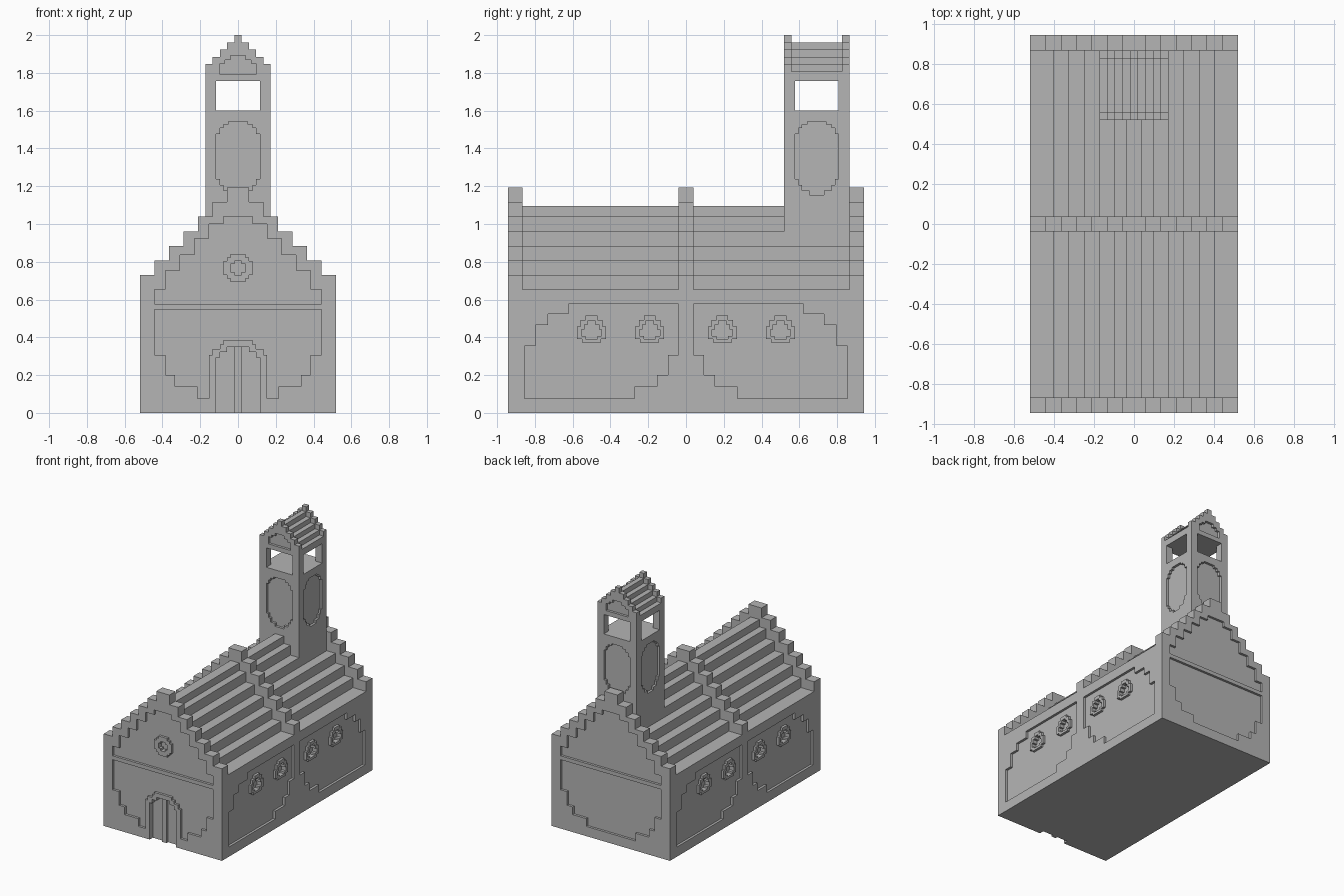
import bpy
import bmesh

U = 1 / 26  # one building block

cube = bpy.data.objects.get("Cube")
if cube:
    bpy.data.objects.remove(cube, do_unlink=True)

stone = bpy.data.materials.new("grey stone")
stone.use_nodes = True
GREY = (0.46, 0.46, 0.46, 1)
stone.diffuse_color = GREY
stone.node_tree.nodes["Principled BSDF"].inputs["Base Color"].default_value = GREY


def outline(z0, rows):
    """Stepped outline from rows of (low, high, top)."""
    right, left, z = [], [], z0
    for lo, hi, top in rows:
        right += [(hi, z), (hi, top)]
        left += [(lo, z), (lo, top)]
        z = top
    pts = []
    for p in right + left[::-1]:
        if not pts or p != pts[-1]:
            pts.append(p)
    return pts


def steps(z0, rows, c=0):
    """Symmetric stepped outline from rows of (half width, top)."""
    return outline(z0, [(c - h, c + h, top) for h, top in rows])


def prism(name, pts, axis, a, b):
    """Extrude an outline along x or y from a to b."""
    bm = bmesh.new()
    at = (lambda u, z, t: (u * U, t * U, z * U)) if axis == "y" else (lambda u, z, t: (t * U, u * U, z * U))
    face = bm.faces.new([bm.verts.new(at(u, z, a)) for u, z in pts])
    ext = bmesh.ops.extrude_face_region(bm, geom=[face])
    shift = [(y - x) for x, y in zip(at(0, 0, a), at(0, 0, b))]
    bmesh.ops.translate(bm, vec=shift, verts=[v for v in ext["geom"] if isinstance(v, bmesh.types.BMVert)])
    bmesh.ops.recalc_face_normals(bm, faces=bm.faces)
    mesh = bpy.data.meshes.new(name)
    bm.to_mesh(mesh)
    bm.free()
    mesh.materials.append(stone)
    obj = bpy.data.objects.new(name, mesh)
    bpy.context.collection.objects.link(obj)
    return obj


def cut(obj, *cutter):
    """Carve a prism out of an object and keep the result."""
    tool = prism("cutter", *cutter)
    tool.hide_render = True
    mod = obj.modifiers.new("carve", "BOOLEAN")
    mod.operation, mod.object, mod.solver = "DIFFERENCE", tool, "EXACT"
    graph = bpy.context.evaluated_depsgraph_get()
    result = bpy.data.meshes.new_from_object(obj.evaluated_get(graph))
    obj.modifiers.clear()
    obj.data = result
    bpy.data.objects.remove(tool, do_unlink=True)


def ring(name, outer, inner, axis, a, b):
    obj = prism(name, outer, axis, a, b)
    lo, hi = min(a, b), max(a, b)
    cut(obj, inner, axis, lo - 1, hi + 1)
    return obj


# Stepped gable walls and middle rib
gable = [(13.5 - 2 * i, 19 + 2 * i) for i in range(7)]
front_gable = prism("front_gable", steps(0, gable), "y", -24.5, -22.5)
back_gable = prism("back_gable", steps(0, gable), "y", 22.5, 24.5)
prism("middle_rib", steps(0, gable), "y", -1, 1)

# Recessed panels on both gables
lower = steps(2, [(5.6, 3.6), (8.7, 5.2), (10, 8), (11.5, 14.2)])
upper = steps(15, [(11.5, 17), (10, 19.6), (8, 21.7), (6, 24), (4, 26), (2, 27)])
for wall, side in ((front_gable, -1), (back_gable, 1)):
    for panel in (lower, upper):
        cut(wall, panel, "y", side * 24, side * 26)

# Doorway with arch, double door and centre post
arch_in = [(3, 7.6), (2.5, 8.4), (1.5, 9.1)]
arch_out = [(4, 8), (3.5, 8.8), (2.5, 9.4), (2, 10)]
cut(front_gable, steps(-1, arch_in), "y", -26, -23.5)
ring("door_arch", steps(0, arch_out), steps(-1, arch_in), "y", -24.5, -23.5)
prism("door_post", steps(0, [(0.5, 9.1)]), "y", -24, -23.4)

# Round window above the door
round_out = steps(18, [(1, 18.5), (1.5, 19), (2, 20.9), (1.5, 21.4), (1, 21.9)])
round_in = steps(19, [(0.5, 19.4), (1, 20.5), (0.5, 20.9)])
cut(front_gable, round_in, "y", -26, -23.5)
ring("round_window_frame", round_out, round_in, "y", -24.5, -24)

# Two hall bays with stepped roof, side panels and windows
roof = [(13.5, 17)] + [(10.5 - 2 * i, 19 + 2 * i) for i in range(5)] + [(1, 28.5)]
panel_rows = [(7.1, 22.2, 3.6), (4, 22.2, 5.2), (2.5, 22.2, 8), (1, 22.2, 9.2),
              (1, 20.7, 12.1), (1, 19, 13.6), (1, 16.2, 15)]
for label, end in (("front", -1), ("back", 1)):
    bay = prism(label + "_hall", steps(0, roof), "y", end, end * 22.5)
    panel = [(end * y, z) for y, z in outline(2, panel_rows)]
    for side_name, side in (("left", 1), ("right", -1)):
        cut(bay, panel, "x", side * 13, side * 15)
        for i, y in enumerate((5, 13)):
            frame = steps(9.7, [(1.3, 10.2), (2, 11.9), (1.5, 12.8), (0.8, 13.4)], end * y)
            glass = steps(10.2, [(0.8, 10.6), (1.4, 11.5), (1, 12.2), (0.5, 12.7)], end * y)
            cut(bay, glass, "x", side * 12.5, side * 15)
            ring(f"{label}_{side_name}_window_frame_{i + 1}", frame, glass, "x", side * 13, side * 13.5)

# Bell tower: shaft with stepped roof between two taller gables
MID = 18
tower_gable = [(4.5 - i, 48 + i) for i in range(5)]
tower_roof = [(4.5 - i, 47 + i) for i in range(5)]
shaft = prism("tower_shaft", steps(20, tower_roof), "y", MID - 3.5, MID + 3.5)
walls = [(prism("tower_front_gable", steps(20, tower_gable), "y", MID - 4.5, MID - 3.5), -1),
         (prism("tower_back_gable", steps(20, tower_gable), "y", MID + 3.5, MID + 4.5), 1)]

oval = [(1, 30.6), (2, 31.4), (2.5, 32.2), (3, 38.4), (2.5, 39.2), (2, 39.7), (1.3, 40.1)]
opening = [(3, 45.65)]
crest = [(2.5, 48.1), (1.8, 48.6), (1, 49.2)]

# Belfry openings
cut(shaft, steps(41.65, opening), "y", 10, 26)
cut(shaft, steps(41.65, opening, MID), "x", -8, 8)

# Recessed oval panels and gable crests
for side in (-1, 1):
    cut(shaft, steps(30, oval, MID), "x", side * 4, side * 6)
for wall, side in walls:
    cut(wall, steps(41.65, opening), "y", 10, 26)
    for shape in (steps(30, oval), steps(46.6, crest)):
        cut(wall, shape, "y", MID + side * 4, MID + side * 6)
